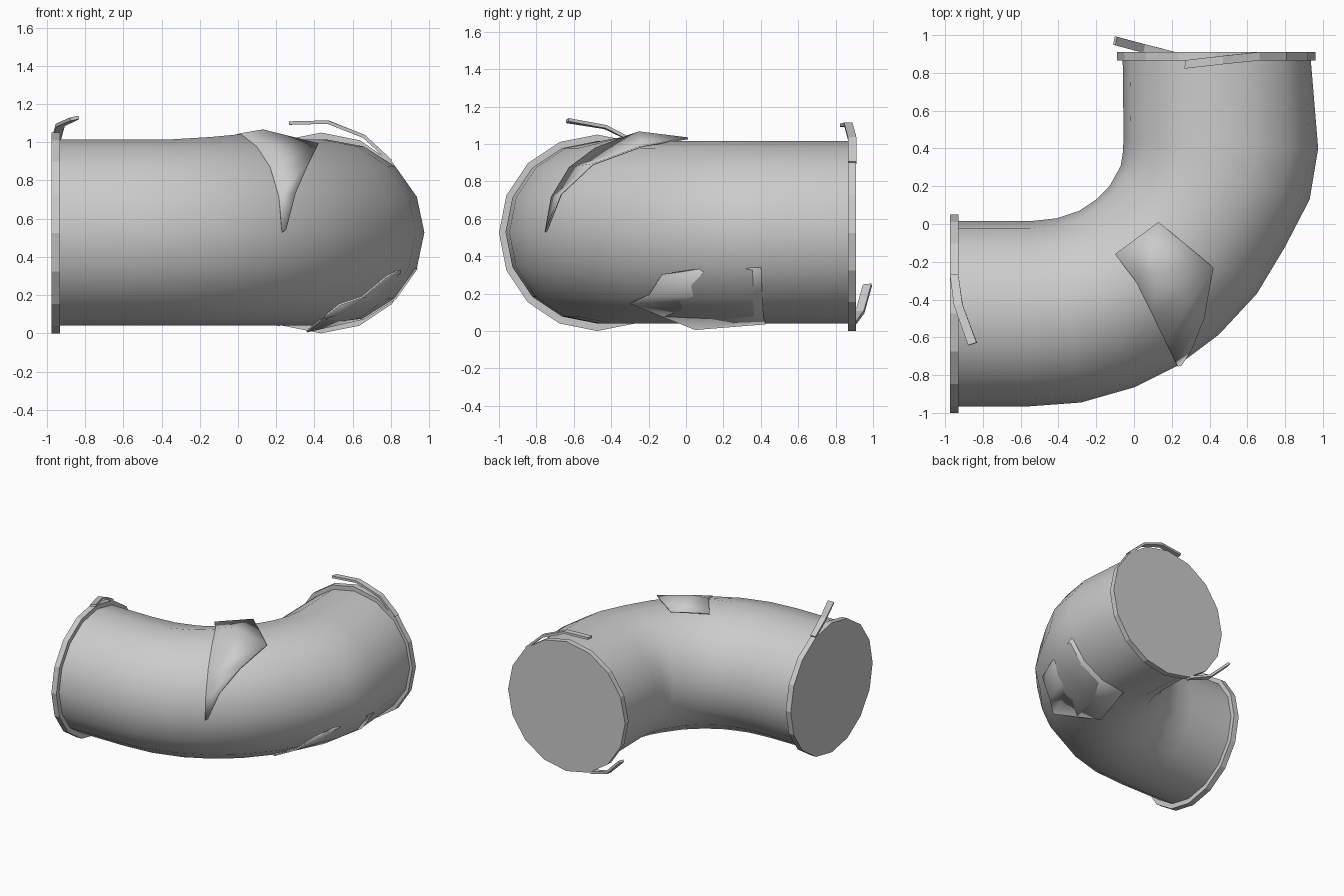
import bpy, bmesh, math
from mathutils import Vector

cube = bpy.data.objects.get("Cube")
if cube:
    bpy.data.objects.remove(cube)

grey = bpy.data.materials.new("grey_metal")
grey.use_nodes = True
COLOUR = (0.6, 0.6, 0.6, 1)
grey.diffuse_color = COLOUR
grey.node_tree.nodes["Principled BSDF"].inputs["Base Color"].default_value = COLOUR

SIDES = 16
MID_Z = 0.5275
RADIUS = 0.4875


def finish(name, bm, smooth=None, thickness=0):
    bmesh.ops.recalc_face_normals(bm, faces=bm.faces)
    mesh = bpy.data.meshes.new(name)
    bm.to_mesh(mesh)
    bm.free()
    mesh.materials.append(grey)
    ob = bpy.data.objects.new(name, mesh)
    bpy.context.collection.objects.link(ob)
    if thickness:
        mod = ob.modifiers.new("thickness", "SOLIDIFY")
        mod.thickness = thickness
        mod.offset = 0
    if smooth:
        bpy.ops.object.select_all(action="DESELECT")
        ob.select_set(True)
        bpy.context.view_layer.objects.active = ob
        bpy.ops.object.shade_smooth_by_angle(angle=math.radians(smooth))
    return ob


# Bent pipe: each section runs from the inside to the outside of the bend
sections = [
    ((-.95, .015), (-.95, -.965)), ((-.55, .015), (-.55, -.965)),
    ((-.41, .03), (-.28, -.945)), ((-.29, .07), (0, -.865)),
    ((-.20, .13), (.23, -.75)), ((-.13, .20), (.45, -.585)),
    ((-.08, .29), (.65, -.37)), ((-.07, .31), (.80, -.12)),
    ((-.06, .37), (.93, .13)), ((-.055, .45), (.975, .40)),
    ((-.06, .88), (.935, .88)),
]
lifted = {(3, 4): .012, (4, 4): .027}   # dented-up points on the crown


def pipe_point(s, k):
    inner, outer = (Vector((*p, MID_Z)) for p in sections[s])
    a = 2 * math.pi * k / SIDES
    p = (inner + outer) / 2 + (outer - inner) / 2 * math.cos(a)
    p.z += RADIUS * math.sin(a) + lifted.get((s, k), 0)
    return p


bm = bmesh.new()
rings = [[bm.verts.new(pipe_point(s, k)) for k in range(SIDES)]
         for s in range(len(sections))]
for a, b in zip(rings, rings[1:]):
    for k in range(SIDES):
        n = (k + 1) % SIDES
        bm.faces.new((a[k], a[n], b[n], b[k]))
finish("bent_pipe", bm, 35)


# Closed end collars
def collar(name, centre, axis):
    bm = bmesh.new()
    ends = []
    for side in (-.0225, .0225):
        ring = []
        for k in range(SIDES):
            a = 2 * math.pi * k / SIDES
            u, v = .525 * math.cos(a), .525 * math.sin(a)
            off = (side, u, v) if axis == "x" else (u, side, v)
            ring.append(bm.verts.new(Vector(centre) + Vector(off)))
        bm.faces.new(ring)
        ends.append(ring)
    for k in range(SIDES):
        n = (k + 1) % SIDES
        bm.faces.new((ends[0][k], ends[0][n], ends[1][n], ends[1][k]))
    finish(name, bm)


collar("right_collar", (-.9525, -.475, .525), "x")
collar("back_collar", (.435, .8875, .525), "y")


# Torn sheet flaps, hinged on the pipe wall
def flap(name, points, faces):
    bm = bmesh.new()
    vs = [bm.verts.new(p) for p in points]
    for f in faces:
        bm.faces.new([vs[i] for i in f])
    finish(name, bm, 35, .01)


hinge = [pipe_point(4, k) for k in range(5)]
lip = [(.25, -.745, .54), (.30, -.67, .73), (.37, -.50, .89),
       (.42, -.23, .99), (.13, .01, 1.03)]
extra = [(.13, -.25, 1.062), (-.10, -.16, 1.01)]
flap("upper_torn_flap", hinge + lip + extra,
     [(i, i + 1, i + 6, i + 5) for i in range(3)]
     + [(3, 10, 8), (3, 4, 10), (4, 9, 10), (10, 9, 8), (4, 11, 9)])

hinge = [pipe_point(9, k) for k in (15, 14, 13, 12)]
lip = [(.86, .12, .34), (.78, -.13, .30), (.65, -.20, .19),
       (.53, -.30, .15), (.36, .05, .01)]
flap("lower_torn_flap", hinge + lip,
     [(0, 4, 5), (0, 5, 6, 1), (1, 6, 7, 2), (2, 7, 8, 3)])


# Loose straps peeled off the collars
def strap(name, path, widths):
    bm = bmesh.new()
    rows = []
    for p, w in zip(path, widths):
        half = Vector(w) * .0225
        rows.append([bm.verts.new(Vector(p) + half * s) for s in (-1, 1)])
    for a, b in zip(rows, rows[1:]):
        bm.faces.new((a[0], a[1], b[1], b[0]))
    finish(name, bm, None, .018)


strap("right_collar_strap",
      [(-.952, -.27, 1.01), (-.93, -.43, 1.09), (-.855, -.635, 1.125)],
      [(1, 0, 0), (1, .15, .1), (1, .3, .2)])
strap("back_upper_strap",
      [(.80, .888, .90), (.66, .888, 1.03), (.47, .868, 1.105), (.27, .845, 1.10)],
      [(0, 1, 0), (0, 1, 0), (.1, 1, 0), (.15, 1, 0)])
strap("back_lower_strap",
      [(.22, .888, .045), (.05, .93, .10), (-.10, .97, .245)],
      [(0, 1, 0), (.2, 1, .1), (.2, 1, .1)])
